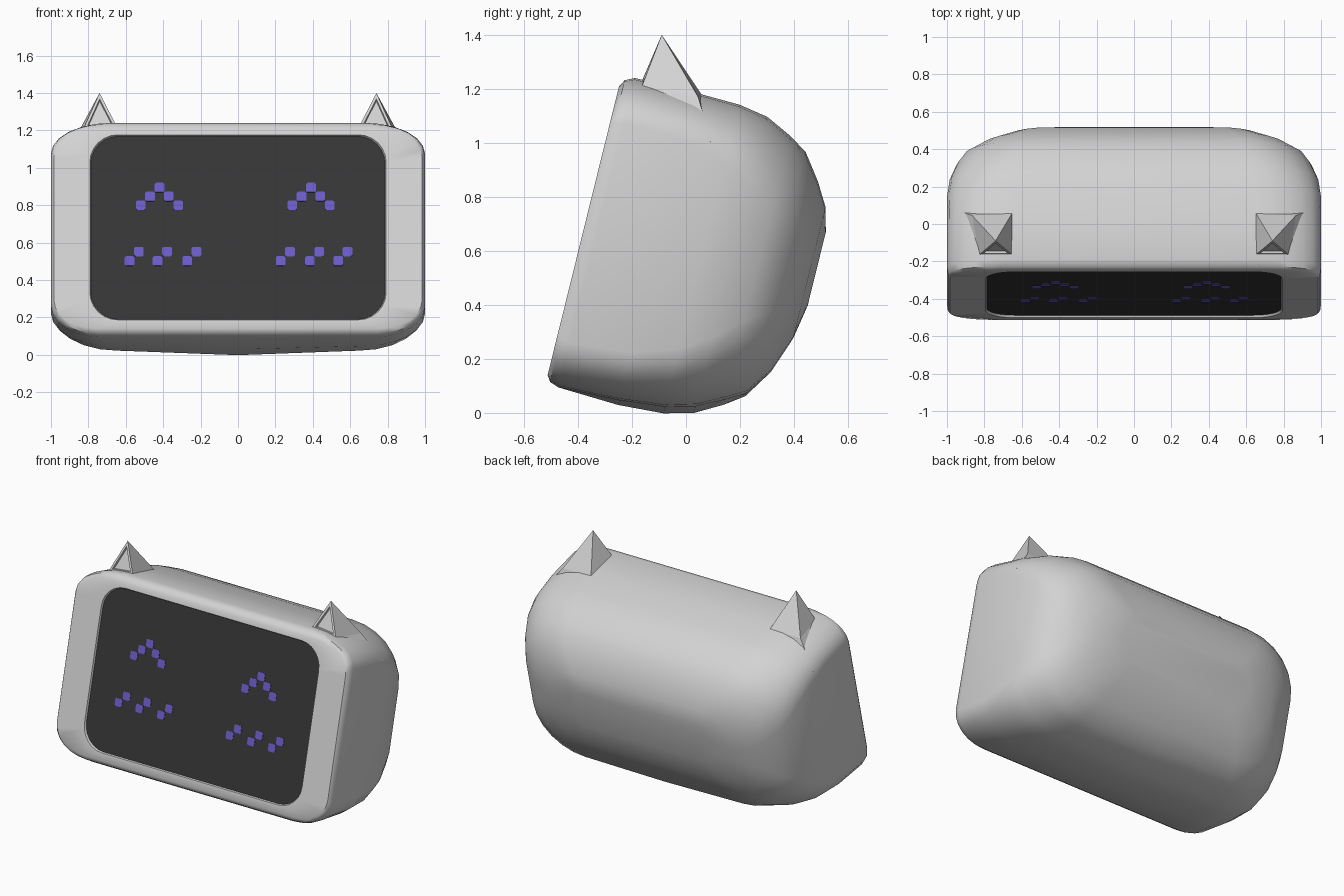
import bpy, bmesh, math
from mathutils import Vector

if "Cube" in bpy.data.objects:
    bpy.data.objects.remove(bpy.data.objects["Cube"])


def material(name, rgb):
    m = bpy.data.materials.new(name)
    m.diffuse_color = (*rgb, 1)
    m.use_nodes = True
    m.node_tree.nodes["Principled BSDF"].inputs["Base Color"].default_value = m.diffuse_color
    return m


GREY = material("shell grey", (0.65, 0.65, 0.65))
DARK = material("screen dark", (0.037, 0.037, 0.037))
PURPLE = material("pixel purple", (0.15, 0.108, 0.58))


def place(u, v, w):
    """Tilted face frame: u across, v up the face, w depth behind the face."""
    return Vector((u, -0.51 + 0.24 * v + 0.971 * w, 0.15 + 0.971 * v - 0.24 * w))


def finish(bm, name, mat, smooth=None):
    bmesh.ops.recalc_face_normals(bm, faces=bm.faces)
    me = bpy.data.meshes.new(name)
    bm.to_mesh(me)
    bm.free()
    me.materials.append(mat)
    ob = bpy.data.objects.new(name, me)
    bpy.context.collection.objects.link(ob)
    if smooth:
        bpy.ops.object.select_all(action='DESELECT')
        ob.select_set(True)
        bpy.context.view_layer.objects.active = ob
        bpy.ops.object.shade_smooth_by_angle(angle=math.radians(smooth))
    return ob


def outline(hx, v0, v1, r, sag=0.0, low=1.0, high=1.0, n=6):
    """Rounded rectangle with stretched corners and a shallow point at the bottom."""
    pts = [(0, v0)]
    rb, rt = r * low, r * high
    corners = [(hx - rb, v0 + sag + r, -90, rb), (hx - rt, v1 - r, 0, rt),
               (-hx + rt, v1 - r, 90, rt), (-hx + rb, v0 + sag + r, 180, rb)]
    for cx, cv, a0, rx in corners:
        for i in range(n + 1):
            a = math.radians(a0 + 90 * i / n)
            pts.append((cx + rx * math.cos(a), cv + r * math.sin(a)))
    return pts


def prism(bm, shape, w0, w1):
    """Flat plate with the given outline between two depths."""
    f = [bm.verts.new(place(u, v, w0)) for u, v in shape]
    k = [bm.verts.new(place(u, v, w1)) for u, v in shape]
    bm.faces.new(f)
    bm.faces.new(k)
    for i in range(len(f)):
        j = (i + 1) % len(f)
        bm.faces.new((f[i], f[j], k[j], k[i]))


# Shell: recessed screen opening, rounded rim, straight sides and domed back
rings = [  # depth, half width, bottom, top, radius, sag, bottom stretch, top stretch
    (0.018, 0.785, 0.045, 1.050, 0.15, 0, 1, 1),
    (0.000, 0.792, 0.038, 1.057, 0.15, 0, 1, 1),
    (0.000, 0.985, -0.010, 1.090, 0.16, 0, 1.4, 1.6),
    (0.015, 0.995, -0.033, 1.118, 0.165, 0, 1.5, 1.7),
    (0.050, 1.000, -0.045, 1.135, 0.17, 0, 1.6, 1.9),
    (0.280, 1.000, -0.055, 1.136, 0.18, 0.018, 1.8, 1.9),
    (0.450, 1.000, -0.045, 1.132, 0.22, 0.025, 1.6, 1.65),
    (0.560, 0.985, -0.016, 1.113, 0.26, 0.025, 1.4, 1.4),
    (0.660, 0.950, 0.040, 1.065, 0.30, 0.02, 1.2, 1.2),
    (0.730, 0.905, 0.090, 1.020, 0.30, 0.01, 1.1, 1.1),
    (0.800, 0.810, 0.200, 0.925, 0.28, 0, 1, 1),
    (0.850, 0.680, 0.340, 0.840, 0.22, 0, 1, 1),
    (0.873, 0.500, 0.470, 0.750, 0.12, 0, 1, 1),
]
bm = bmesh.new()
loops = []
for w, *shape in rings:
    loops.append([bm.verts.new(place(u, v, w)) for u, v in outline(*shape)])
for a, b in zip(loops, loops[1:]):
    for i in range(len(a)):
        j = (i + 1) % len(a)
        bm.faces.new((a[i], a[j], b[j], b[i]))
bm.faces.new(loops[0])
bm.faces.new(loops[-1])
finish(bm, "shell", GREY, 40)

# Screen plate
bm = bmesh.new()
prism(bm, outline(0.787, 0.043, 1.052, 0.15), 0.012, 0.019)
finish(bm, "screen", DARK)


# Pixels: arched eyes and pairs of cheek dots
def pixel(bm, x, z, s=0.026):
    v = (z - 0.15 + 0.24 * 0.009) / 0.971
    c = s * 0.72
    shape = [(s, -c), (s, c), (c, s), (-c, s), (-s, c), (-s, -c), (-c, -s), (c, -s)]
    prism(bm, [(x + a, v + b) for a, b in shape], 0.009, 0.013)


for side, eye_x, cheek_x in (("left", -0.42, (-0.58, -0.43, -0.272)),
                             ("right", 0.39, (0.228, 0.384, 0.536))):
    bm = bmesh.new()
    for i in range(-2, 3):
        pixel(bm, eye_x + 0.05 * i, 0.895 - 0.048 * abs(i))
    finish(bm, side + "_eye", PURPLE)
    bm = bmesh.new()
    for x in cheek_x:
        pixel(bm, x, 0.502)
        pixel(bm, x + 0.05, 0.552)
    finish(bm, side + "_cheek", PURPLE)

# Ears: pyramids with a sunken front triangle, flaring into the shell's side
for side, s in (("left", -1), ("right", 1)):
    bm = bmesh.new()
    P = [Vector((s * x, y, z)) for x, y, z in (
        (0.650, -0.165, 1.225), (0.828, -0.165, 1.205), (0.740, -0.090, 1.40),
        (0.650, 0.060, 1.175), (0.865, 0.045, 1.17), (0.995, 0.095, 1.00),
        (0.76, 0.0, 1.05))]
    inner, outer, tip, rear, bend, low, root = [bm.verts.new(p) for p in P]
    mid = (P[0] + P[1] + P[2]) / 3
    rim = [bm.verts.new(mid + (p - mid) * 0.74) for p in P[:3]]
    sunk = [bm.verts.new(mid + (p - mid) * 0.68 + Vector((0, 0.013, -0.005))) for p in P[:3]]
    for a, b in (((inner, outer, tip), rim), (rim, sunk)):
        for i in range(3):
            j = (i + 1) % 3
            bm.faces.new((a[i], a[j], b[j], b[i]))
    bm.faces.new(sunk)
    for tri in ((inner, tip, rear), (tip, bend, rear), (bend, low, rear), (tip, outer, bend),
                (outer, low, bend), (inner, rear, root), (rear, low, root),
                (low, outer, root), (outer, inner, root)):
        bm.faces.new(tri)
    finish(bm, side + "_ear", GREY)
